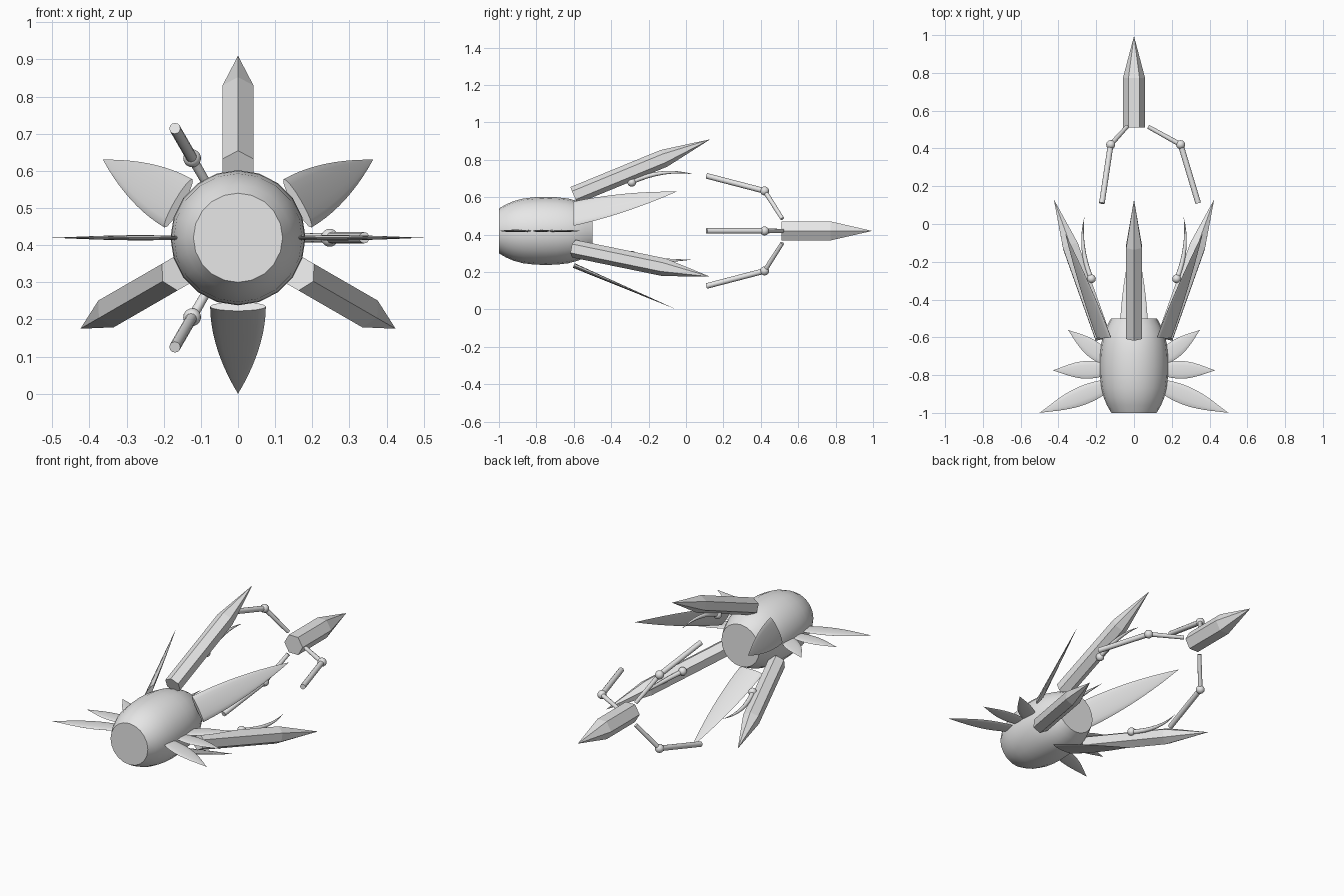
import bpy, bmesh, math
from mathutils import Vector, Matrix

cube = bpy.data.objects.get("Cube")
if cube:
    bpy.data.objects.remove(cube)

grey = bpy.data.materials.new("pale_grey")
grey.use_nodes = True
grey.diffuse_color = (0.8, 0.8, 0.8, 1)
grey.node_tree.nodes["Principled BSDF"].inputs["Base Color"].default_value = (0.8, 0.8, 0.8, 1)

AXIS_Z = 0.42


def polar(angle, r, y):
    """Point at a radius and angle about the long axis."""
    a = math.radians(angle)
    return Vector((r * math.cos(a), y, AXIS_Z + r * math.sin(a)))


def radial(angle):
    a = math.radians(angle)
    return Vector((math.cos(a), 0, math.sin(a)))


def finish(name, bm, smooth):
    bmesh.ops.recalc_face_normals(bm, faces=bm.faces)
    mesh = bpy.data.meshes.new(name)
    bm.to_mesh(mesh)
    bm.free()
    mesh.materials.append(grey)
    obj = bpy.data.objects.new(name, mesh)
    bpy.context.collection.objects.link(obj)
    if smooth:
        bpy.ops.object.select_all(action="DESELECT")
        obj.select_set(True)
        bpy.context.view_layer.objects.active = obj
        bpy.ops.object.shade_smooth_by_angle(angle=math.radians(40))
    return obj


def loft(name, rings, side, sides, smooth=True):
    """Skin rings of (centre, half width along side, half depth); zero width makes a tip."""
    bm = bmesh.new()
    loops = []
    for i, (c, w, d) in enumerate(rings):
        ahead = rings[min(i + 1, len(rings) - 1)][0]
        behind = rings[max(i - 1, 0)][0]
        t = (ahead - behind).normalized()
        u = (side - t * side.dot(t)).normalized()
        v = t.cross(u)
        if w == 0:
            loops.append([bm.verts.new(c)])
            continue
        angles = [math.tau * k / sides for k in range(sides)]
        loops.append([bm.verts.new(c + u * w * math.cos(a) + v * d * math.sin(a)) for a in angles])
    for a, b in zip(loops, loops[1:]):
        for k in range(sides):
            n = (k + 1) % sides
            if len(b) == 1:
                bm.faces.new((a[k], a[n], b[0]))
            else:
                bm.faces.new((a[k], a[n], b[n], b[k]))
    for loop in (loops[0], loops[-1]):
        if len(loop) > 2:
            bm.faces.new(loop)
    return finish(name, bm, smooth)


def crystal(name, start, end, radius, shoulder, side):
    mid = start.lerp(end, shoulder)
    rings = [(start, radius, radius), (mid, radius, radius), (end, 0, 0)]
    return loft(name, rings, side, 6, smooth=False)


def ball(name, centre, radius):
    bm = bmesh.new()
    bmesh.ops.create_uvsphere(bm, u_segments=16, v_segments=10, radius=radius,
                              matrix=Matrix.Translation(centre))
    return finish(name, bm, True)


# Barrel body with flat ends
profile = [(-1, .12), (-.96, .143), (-.92, .16), (-.87, .173), (-.81, .18), (-.75, .182),
           (-.69, .18), (-.63, .173), (-.58, .16), (-.54, .143), (-.5, .122)]
loft("body", [(polar(0, 0, y), r, r) for y, r in profile], Vector((1, 0, 0)), 20)

# Three crystal arms, each with a ball and a curved spike on its inner side
for label, angle in (("top", 90), ("left", -30), ("right", 210)):
    out = radial(angle)
    crystal(label + "_arm", polar(angle, .19, -.6), polar(angle, .49, .13), .048, .66, out)
    ball(label + "_arm_ball", polar(angle, .26, -.29), .023)
    rings = []
    for i in range(9):
        t = i / 8
        r = .262 + .041 * t + .11 * t * (1 - t)
        w = .013 * (1 - t ** 2)
        rings.append((polar(angle, r, -.29 + .33 * t), w, w))
    loft(label + "_arm_spike", rings, out, 10)

# Three broad petals between the arms
for label, angle in (("left", 30), ("right", 150), ("bottom", 270)):
    across = Vector((0, 1, 0)).cross(radial(angle))
    start, end = polar(angle, .185, -.6), polar(angle, .42, -.05)
    rings = []
    for i in range(11):
        t = i / 10
        rings.append((start.lerp(end, t), .075 * (1 - t ** 1.9), .013 * (1 - t)))
    loft(label + "_petal", rings, across, 16)

# Thin leaf fins on both flanks
fins = (("front", (.13, -.85), (.5, -1), .05),
        ("middle", (.14, -.77), (.43, -.775), .047),
        ("rear", (.13, -.73), (.35, -.56), .045))
for label, base, tip, width in fins:
    for flank, s in (("left", 1), ("right", -1)):
        start = Vector((s * base[0], base[1], AXIS_Z))
        end = Vector((s * tip[0], tip[1], AXIS_Z))
        rings = []
        for i in range(11):
            t = i / 10
            w = width * math.sin(math.pi * (.22 + .78 * t)) ** 1.1 if i < 10 else 0
            rings.append((start.lerp(end, t), w, w * .14))
        loft(f"{flank}_{label}_fin", rings, Vector((0, 1, 0)), 12)

# Separate rear crystal with three jointed legs
crystal("rear_crystal", polar(0, 0, .51), polar(0, 0, .995), .059, .54, Vector((1, 0, 0)))
for label, angle in (("left", 0), ("upper", 120), ("lower", 240)):
    hip, knee, foot = polar(angle, .075, .515), polar(angle, .247, .42), polar(angle, .34, .11)
    out = radial(angle + 90)
    loft(label + "_upper_leg", [(hip, .011, .011), (knee, .013, .013)], out, 12)
    ball(label + "_knee", knee, .024)
    loft(label + "_lower_leg", [(knee, .015, .015), (foot, .015, .015)], out, 12)
